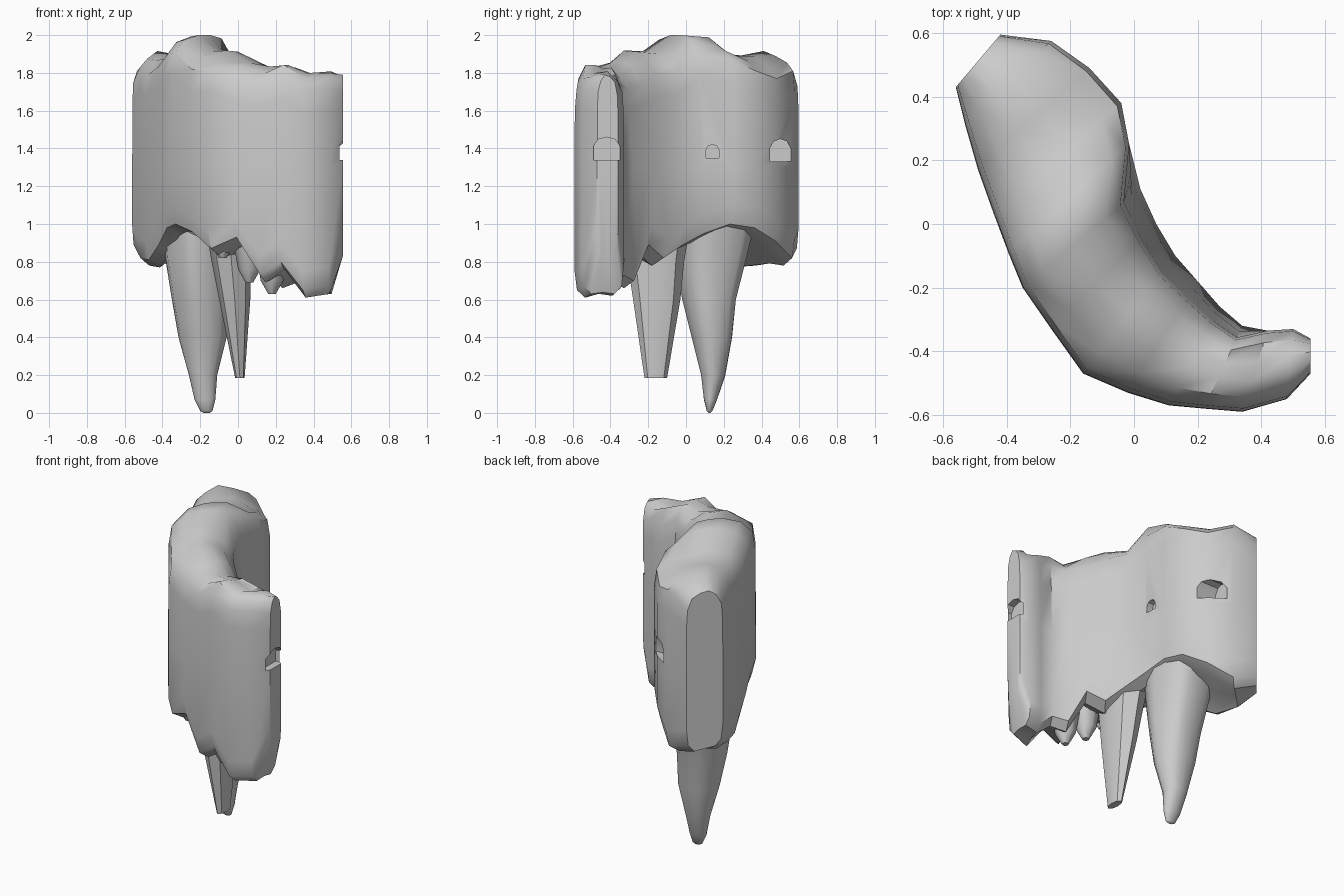
import bpy, bmesh, math, random
from mathutils import Vector

if "Cube" in bpy.data.objects:
    bpy.data.objects.remove(bpy.data.objects["Cube"])

random.seed(4)


def loft(name, rings, angle):
    """Skin closed rings of points into a capped solid."""
    bm = bmesh.new()
    loops = [[bm.verts.new(p) for p in r] for r in rings]
    for a, b in zip(loops, loops[1:]):
        n = len(a)
        for i in range(n):
            j = (i + 1) % n
            bm.faces.new((a[i], a[j], b[j], b[i]))
    caps = [bm.faces.new(loops[0]), bm.faces.new(loops[-1])]
    bmesh.ops.triangulate(bm, faces=caps)
    bmesh.ops.recalc_face_normals(bm, faces=bm.faces)
    me = bpy.data.meshes.new(name)
    bm.to_mesh(me)
    bm.free()
    ob = bpy.data.objects.new(name, me)
    bpy.context.collection.objects.link(ob)
    smooth(ob, angle)
    return ob


def smooth(ob, angle):
    bpy.ops.object.select_all(action='DESELECT')
    bpy.context.view_layer.objects.active = ob
    ob.select_set(True)
    bpy.ops.object.shade_smooth_by_angle(angle=math.radians(angle))


# Wall stations: outer x, y, inner x, y, top, outer bottom, inner bottom
stations = [
    (-.56, .43, -.42, .595, 1.84, .86, .84),
    (-.53, .31, -.26, .575, 1.92, .79, .79),
    (-.49, .17, -.14, .49, 1.88, .78, .88),
    (-.44, .03, -.04, .38, 1.92, .86, .95),
    (-.395, -.09, -.015, .25, 1.98, .95, .97),
    (-.35, -.20, .02, .11, 2.0, .97, .92),
    (-.26, -.33, .07, .0, 1.91, .93, .86),
    (-.16, -.47, .13, -.10, 1.90, .84, .79),
    (-.02, -.53, .20, -.18, 1.85, .90, .86),
    (.11, -.57, .27, -.26, 1.83, .70, .67),
    (.22, -.58, .34, -.32, 1.86, .77, .70),
    (.34, -.59, .42, -.335, 1.80, .62, .63),
    (.48, -.55, .50, -.33, 1.81, .64, .64),
    (.555, -.47, .555, -.36, 1.79, .84, .84),
]

# Curved rock wall
rings = []
for k, (ox, oy, ix, iy, zt, bo, bi) in enumerate(stations):
    end = k in (0, len(stations) - 1)
    lean = .14 if 5 <= k <= 10 else 0       # inner face leans back at the top
    bump = lambda s: 0 if end else random.uniform(-s, s)
    under = (bo + bi) / 2 + (0 if end else random.uniform(-.02, .07))
    prof = [(.22, bo - .01), (.05, bo + .03), (0, bo + .13), (0, 1.3), (.005, zt - .2),
            (.04, zt - .09), (.18, zt - .03 + bump(.02)), (.38, zt + bump(.02)),
            (.62 - lean / 2, zt - .01 + bump(.03)), (.85 - lean, zt - .04 + bump(.03)),
            (.97 - lean, zt - .11), (1 - lean, zt - .22), (1 - lean / 2, 1.3),
            (1, bi + .13), (.95, bi + .03), (.78, bi - .01), (.5, under)]
    rings.append([(ox + (ix - ox) * t, oy + (iy - oy) * t, min(z, 2)) for t, z in prof])
wall = loft("rock_wall", rings, 40)

# Sockets cut into the inner face and the right end
for i, (x, y, z, w, h, d) in enumerate([(.57, -.42, 1.40, .14, .12, .12),
                                        (.02, .14, 1.385, .07, .07, .14),
                                        (-.13, .50, 1.39, .11, .12, .22)]):
    prof = [(-.5, -.5), (.5, -.5), (.5, .1), (.32, .4), (0, .5), (-.32, .4), (-.5, .1)]
    cut = loft("socket_cutter", [[(x + s * d / 2, y + a * w, z + b * h) for a, b in prof]
                                 for s in (-1, 1)], 30)
    cut.hide_render = True
    mod = wall.modifiers.new("socket", 'BOOLEAN')
    mod.operation, mod.solver, mod.object = 'DIFFERENCE', 'EXACT', cut
    bpy.ops.object.select_all(action='DESELECT')
    bpy.context.view_layer.objects.active = wall
    wall.select_set(True)
    bpy.ops.object.modifier_apply(modifier=mod.name)
    bpy.data.objects.remove(cut)
smooth(wall, 40)


def spike(name, rows, sides, flute, angle):
    """Hanging spike from rows of x min, x max, y min, y max, z."""
    rings = []
    for x0, x1, y0, y1, z in rows:
        ring = []
        for i in range(sides):
            a = math.tau * i / sides
            f = 1 - (flute * min(z, .9) if i % 3 == 1 else 0)
            ring.append(((x0 + x1) / 2 + (x1 - x0) / 2 * f * math.cos(a),
                         (y0 + y1) / 2 + (y1 - y0) / 2 * f * math.sin(a), z))
        rings.append(ring)
    return loft(name, rings, angle)


# Long fluted stalactite
spike("long_spike", [(-.40, -.02, -.07, .38, 1.0), (-.385, -.04, -.06, .335, .82),
                     (-.35, -.055, -.02, .275, .6), (-.315, -.06, .03, .25, .4),
                     (-.26, -.11, .08, .21, .2), (-.23, -.12, .095, .165, .07),
                     (-.20, -.135, .11, .14, .01), (-.18, -.15, .12, .13, 0)], 16, .14, 50)

# Short blunt stalactite
spike("short_spike", [(-.17, .08, -.34, .02, .98), (-.14, .07, -.31, -.01, .8),
                      (-.10, .065, -.28, -.03, .6), (-.015, .035, -.22, -.10, .185)],
      8, 0, 40)

# Small drips under the right half of the wall
for i, (x, y, z) in enumerate([(.18, -.40, .63), (.06, -.36, .69), (-.08, -.38, .82)]):
    spike(f"drip_{i}", [(x - .09, x + .09, y - .09, y + .09, z + .25),
                        (x - .06, x + .06, y - .06, y + .06, z + .07),
                        (x - .02, x + .02, y - .02, y + .02, z)], 8, 0, 50)
